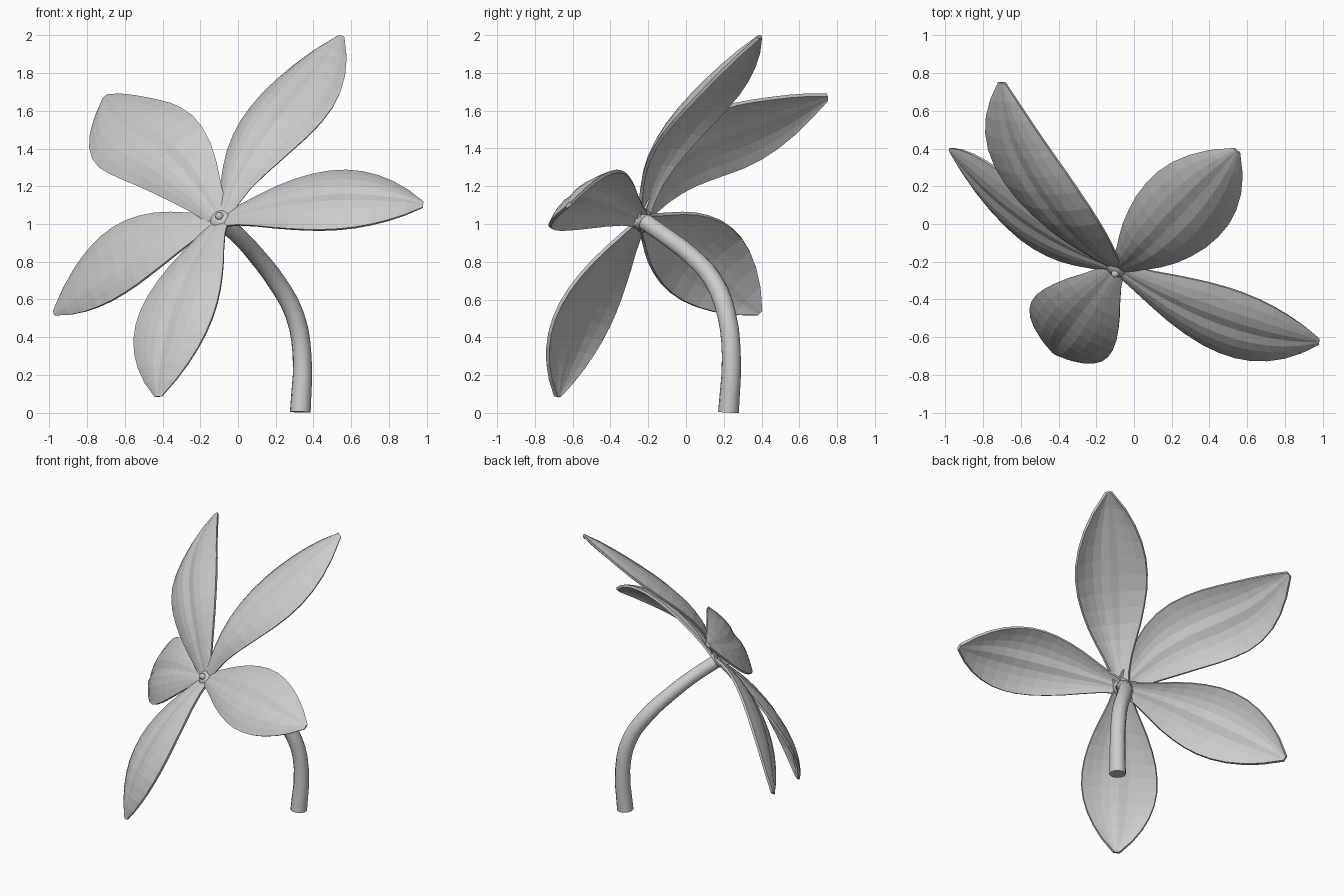
import bpy, bmesh
from math import sin, tau
from mathutils import Vector, Matrix

cube = bpy.data.objects.get("Cube")
if cube:
    bpy.data.objects.remove(cube, do_unlink=True)

grey = bpy.data.materials.new("pale grey")
grey.use_nodes = True
colour = (0.6, 0.6, 0.6, 1)
grey.diffuse_color = colour
grey.node_tree.nodes["Principled BSDF"].inputs["Base Color"].default_value = colour

CENTRE = Vector((-0.09, -0.23, 1.02))
FACING = Vector((-0.45, -0.7, 0.55)).normalized()   # way the flower looks
# Share of the half width at even steps from root to tip
OUTLINE = [0.2, 0.28, 0.42, 0.6, 0.77, 0.9, 1.0, 1.04, 1.02, 0.92, 0.74, 0.47, 0.08]
LAST = len(OUTLINE) - 1
ACROSS = 8


def add_object(name, bm):
    mesh = bpy.data.meshes.new(name)
    bm.to_mesh(mesh)
    bm.free()
    mesh.materials.append(grey)
    obj = bpy.data.objects.new(name, mesh)
    bpy.context.collection.objects.link(obj)
    return obj


def width_share(u):
    i = min(int(u * LAST), LAST - 1)
    return OUTLINE[i] + (OUTLINE[i + 1] - OUTLINE[i]) * (u * LAST - i)


def petal(name, mid, tip, half, skew=0.85, cup=0.05, sway=(0, 0, 0)):
    """Arched blade through root, middle and tip.
    skew under 1 moves the widest place rootwards, sway adds an S bend."""
    mid, tip, half, sway = Vector(mid), Vector(tip), Vector(half), Vector(sway)
    bm = bmesh.new()
    rows = []
    for i in range(LAST + 1):
        u = i / LAST
        share = width_share(u ** skew)
        spine = (CENTRE * (1 - u) * (1 - 2 * u) + mid * 4 * u * (1 - u)
                 + tip * u * (2 * u - 1) + sway * sin(tau * u))
        along = (CENTRE * (4 * u - 3) + mid * (4 - 8 * u) + tip * (4 * u - 1))
        normal = along.cross(half).normalized()
        if normal.dot(FACING) < 0:
            normal = -normal
        row = []
        for j in range(ACROSS + 1):
            s = 2 * j / ACROSS - 1
            # edges droop, with a shallow groove down the midrib
            lift = cup * (0.5 - s * s) - 0.015 * max(0, 1 - 3 * abs(s))
            row.append(bm.verts.new(spine + half * share * s + normal * lift * share))
        rows.append(row)
    for a, b in zip(rows, rows[1:]):
        for j in range(ACROSS):
            bm.faces.new((a[j], a[j + 1], b[j + 1], b[j]))
    bmesh.ops.recalc_face_normals(bm, faces=bm.faces)
    obj = add_object(name, bm)
    solid = obj.modifiers.new("thickness", "SOLIDIFY")
    solid.thickness = 0.018
    solid.offset = 0


# Five petals: middle, tip, half-width vector
petal("upper_left_petal", (0.183, -0.012, 1.537), (0.545, 0.39, 1.99), (-0.18, 0.135, 0.035),
      skew=1, cup=0.09, sway=(-0.01, -0.015, 0.012))
petal("side_left_petal", (0.46, -0.52, 1.14), (0.98, -0.62, 1.10), (0.02, 0.165, 0.15))
petal("lower_petal", (-0.325, -0.535, 0.57), (-0.42, -0.68, 0.085), (0.195, -0.142, 0.02))
petal("side_right_petal", (-0.575, 0.015, 0.86), (-0.97, 0.39, 0.53), (-0.03, 0.155, 0.165),
      skew=0.95)
petal("upper_right_petal", (-0.5, 0.18, 1.45), (-0.70, 0.75, 1.67), (0.185, -0.02, 0.165),
      skew=0.75, sway=(0.02, -0.015, 0.04))

# Bent stem, tapering towards the flower
curve = bpy.data.curves.new("stem", "CURVE")
curve.dimensions = "3D"
curve.bevel_depth = 0.05
curve.bevel_resolution = 4
curve.use_fill_caps = True
curve.resolution_u = 3
path = [(0.33, 0.225, 0.003, 1.1), (0.34, 0.24, 0.3, 1), (0.3, 0.215, 0.52, 1),
        (0.2, 0.145, 0.7, 1), (0.1, 0.03, 0.83, 0.95), (0.01, -0.1, 0.93, 0.9),
        (-0.08, -0.215, 1.01, 0.9)]
spline = curve.splines.new("BEZIER")
spline.bezier_points.add(len(path) - 1)
for point, (x, y, z, r) in zip(spline.bezier_points, path):
    point.co = (x, y, z)
    point.radius = r
    point.handle_left_type = point.handle_right_type = "AUTO"
curve.materials.append(grey)
stem = bpy.data.objects.new("stem", curve)
bpy.context.collection.objects.link(stem)
bpy.ops.object.select_all(action="DESELECT")
stem.select_set(True)
bpy.context.view_layer.objects.active = stem
bpy.ops.object.convert(target="MESH")
bpy.ops.object.shade_smooth_by_angle(angle=0.9)

# Knobbly flower centre
turn = FACING.to_track_quat("Z", "Y").to_matrix().to_4x4()


def knob(name, offset, radius, length):
    bm = bmesh.new()
    place = Matrix.Translation(CENTRE) @ turn @ Matrix.Translation(offset)
    bmesh.ops.create_uvsphere(bm, u_segments=12, v_segments=8, radius=radius,
                              matrix=place @ Matrix.Diagonal((1, 1, length, 1)))
    for f in bm.faces:
        f.smooth = True
    add_object(name, bm)


knob("flower_centre", (0, 0, 0.005), 0.06, 0.6)
knob("pistil", (0.01, 0, 0.035), 0.022, 1.2)
